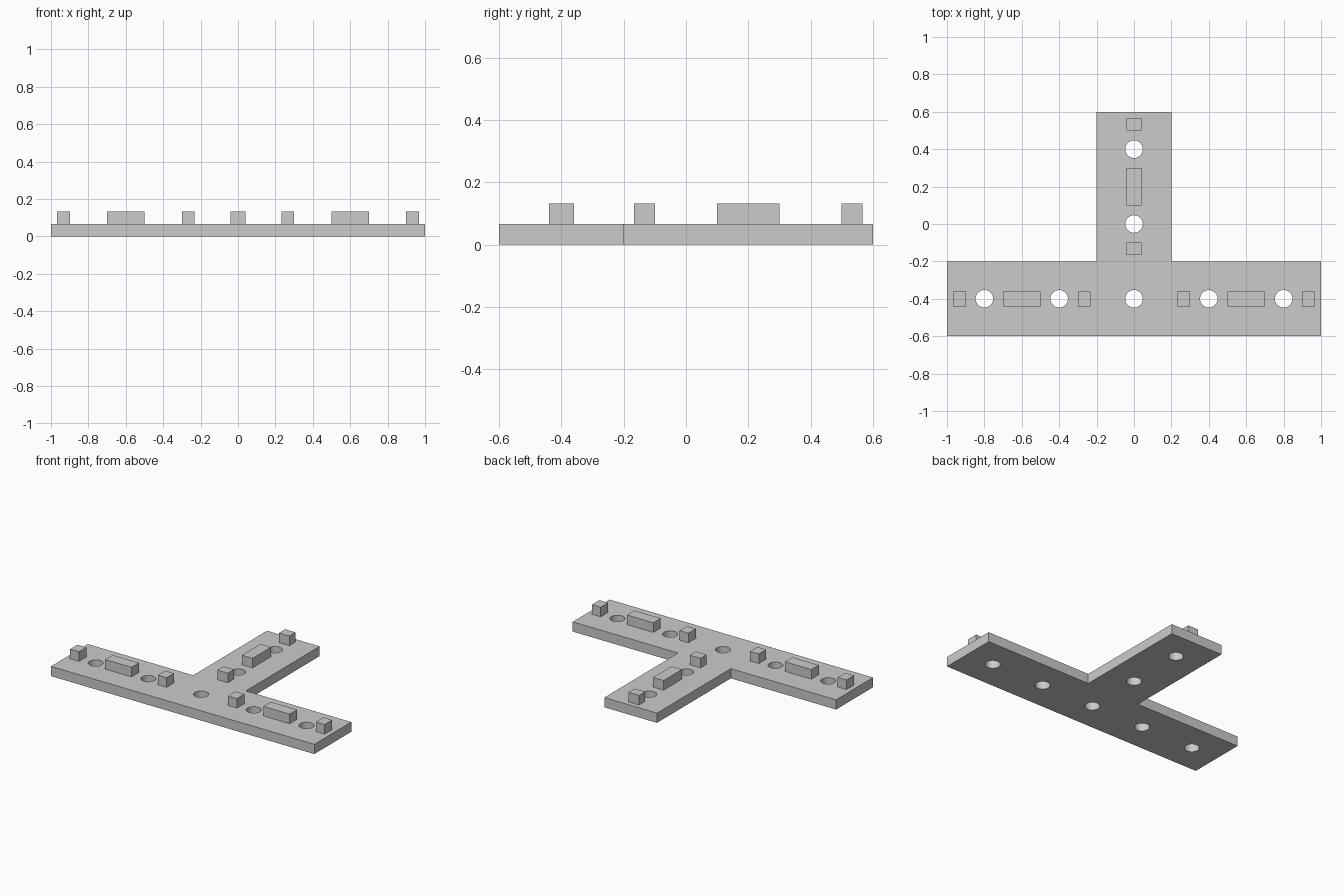
import bpy
import bmesh
from mathutils import Matrix, Vector

THICK = 0.067      # plate thickness
TOP = 0.133        # top of the raised blocks
HOLE_R = 0.047
BAR_Y = -0.4       # centre line of the cross bar

cube = bpy.data.objects.get("Cube")
if cube:
    bpy.data.objects.remove(cube, do_unlink=True)

grey = bpy.data.materials.new("grey")
grey.use_nodes = True
colour = (0.6, 0.6, 0.6, 1)
grey.diffuse_color = colour
grey.node_tree.nodes["Principled BSDF"].inputs["Base Color"].default_value = colour


def make_object(name, bm):
    bmesh.ops.recalc_face_normals(bm, faces=bm.faces)
    mesh = bpy.data.meshes.new(name)
    bm.to_mesh(mesh)
    bm.free()
    mesh.materials.append(grey)
    obj = bpy.data.objects.new(name, mesh)
    bpy.context.scene.collection.objects.link(obj)
    return obj


def block(name, x, y, size_x, size_y):
    bm = bmesh.new()
    height = TOP - THICK
    place = Matrix.Translation((x, y, THICK + height / 2))
    scale = Matrix.Diagonal((size_x, size_y, height, 1))
    bmesh.ops.create_cube(bm, size=1, matrix=place @ scale)
    return make_object(name, bm)


# T-shaped plate, extruded from its outline
half = [(0.2, 0.6), (0.2, -0.2), (1, -0.2), (1, -0.6)]
outline = half + [(-x, y) for x, y in reversed(half)]
bm = bmesh.new()
face = bm.faces.new([bm.verts.new((x, y, 0)) for x, y in outline])
extruded = bmesh.ops.extrude_face_region(bm, geom=[face])["geom"]
bmesh.ops.translate(bm, vec=Vector((0, 0, THICK)),
                    verts=[v for v in extruded if isinstance(v, bmesh.types.BMVert)])
plate = make_object("plate", bm)

# Round through holes
holes = [(x * 0.4, BAR_Y) for x in range(-2, 3)] + [(0, 0), (0, 0.4)]
bm = bmesh.new()
for x, y in holes:
    bmesh.ops.create_cone(bm, cap_ends=True, segments=32, radius1=HOLE_R, radius2=HOLE_R,
                          depth=0.3, matrix=Matrix.Translation((x, y, THICK / 2)))
cutter = make_object("hole_cutter", bm)
cutter.hide_render = True
cutter.hide_viewport = True
cut = plate.modifiers.new("holes", 'BOOLEAN')
cut.operation = 'DIFFERENCE'
cut.solver = 'EXACT'
cut.object = cutter

# Bake the holes into the plate and drop the cutter
bpy.context.view_layer.update()
graph = bpy.context.evaluated_depsgraph_get()
plate.data = bpy.data.meshes.new_from_object(plate.evaluated_get(graph))
plate.modifiers.clear()
bpy.data.objects.remove(cutter, do_unlink=True)

# Smooth hole walls, sharp rims
bpy.context.view_layer.objects.active = plate
plate.select_set(True)
bpy.ops.object.shade_smooth_by_angle()

# Raised blocks along each arm: distance from the junction, length
WIDTH = 0.08
for part, along, length in (("inner_peg", 0.267, 0.067),
                            ("long_block", 0.6, 0.2),
                            ("outer_peg", 0.933, 0.067)):
    block("left_" + part, along, BAR_Y, length, WIDTH)
    block("right_" + part, -along, BAR_Y, length, WIDTH)
    block("back_" + part, 0, BAR_Y + along, WIDTH, length)
